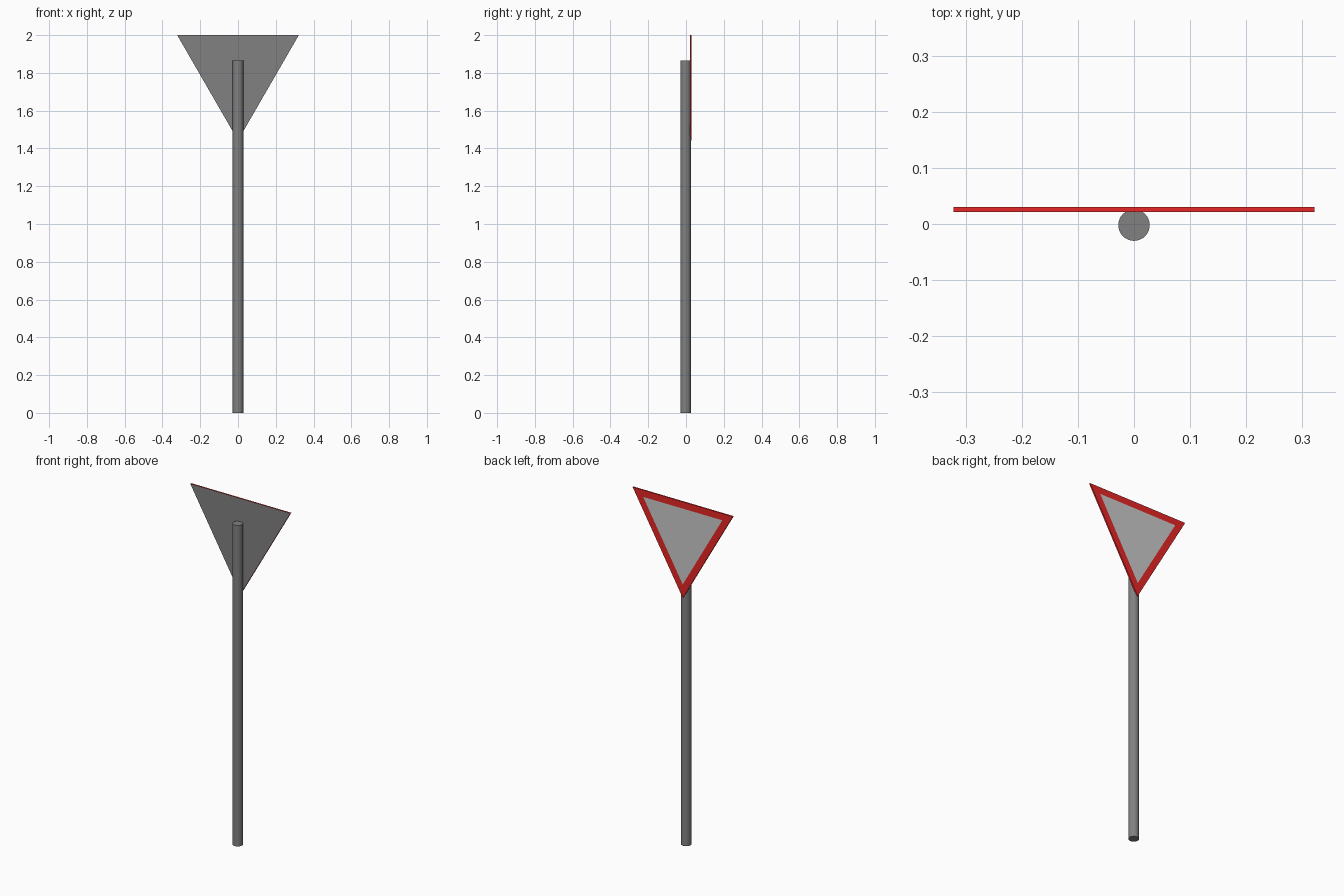
import bpy, bmesh, math

if "Cube" in bpy.data.objects:
    bpy.data.objects.remove(bpy.data.objects["Cube"])


def material(name, rgb):
    m = bpy.data.materials.new(name)
    m.diffuse_color = (*rgb, 1)
    m.use_nodes = True
    m.node_tree.nodes["Principled BSDF"].inputs["Base Color"].default_value = m.diffuse_color
    return m


steel = material("steel_grey", (0.22, 0.22, 0.22))
red = material("border_red", (0.8, 0.02, 0.02))
pale = material("panel_grey", (0.58, 0.58, 0.58))

# Round pole
POLE_TOP = 1.865
bpy.ops.mesh.primitive_cylinder_add(vertices=32, radius=0.028, depth=POLE_TOP,
                                    location=(0, -0.002, POLE_TOP / 2))
pole = bpy.context.object
pole.name = "pole"
pole.data.materials.append(steel)
bpy.ops.object.shade_smooth_by_angle(angle=math.radians(40))

# Triangular plate, point down, with its signal face towards +y
HALF, TOP, BACK, FACE = 0.322, 2.0, 0.0215, 0.03
TIP = TOP - HALF * math.sqrt(3)
bm = bmesh.new()
back = bm.faces.new([bm.verts.new((x, BACK, z))
                     for x, z in ((-HALF, TOP), (0, TIP), (HALF, TOP))])
front = bmesh.ops.extrude_face_region(bm, geom=[back], use_keep_orig=True)["geom"]
for v in front:
    if isinstance(v, bmesh.types.BMVert):
        v.co.y = FACE
bmesh.ops.recalc_face_normals(bm, faces=bm.faces)
bm.normal_update()

# Red rim and border, pale centre, bare steel back
for f in bm.faces:
    f.material_index = 0 if f.normal.y < -0.9 else 1
centre = next(f for f in bm.faces if f.normal.y > 0.9)
bmesh.ops.inset_region(bm, faces=[centre], thickness=0.039, use_even_offset=True)
centre.material_index = 2

mesh = bpy.data.meshes.new("sign_plate")
bm.to_mesh(mesh)
bm.free()
for m in (steel, red, pale):
    mesh.materials.append(m)
plate = bpy.data.objects.new("sign_plate", mesh)
bpy.context.collection.objects.link(plate)
